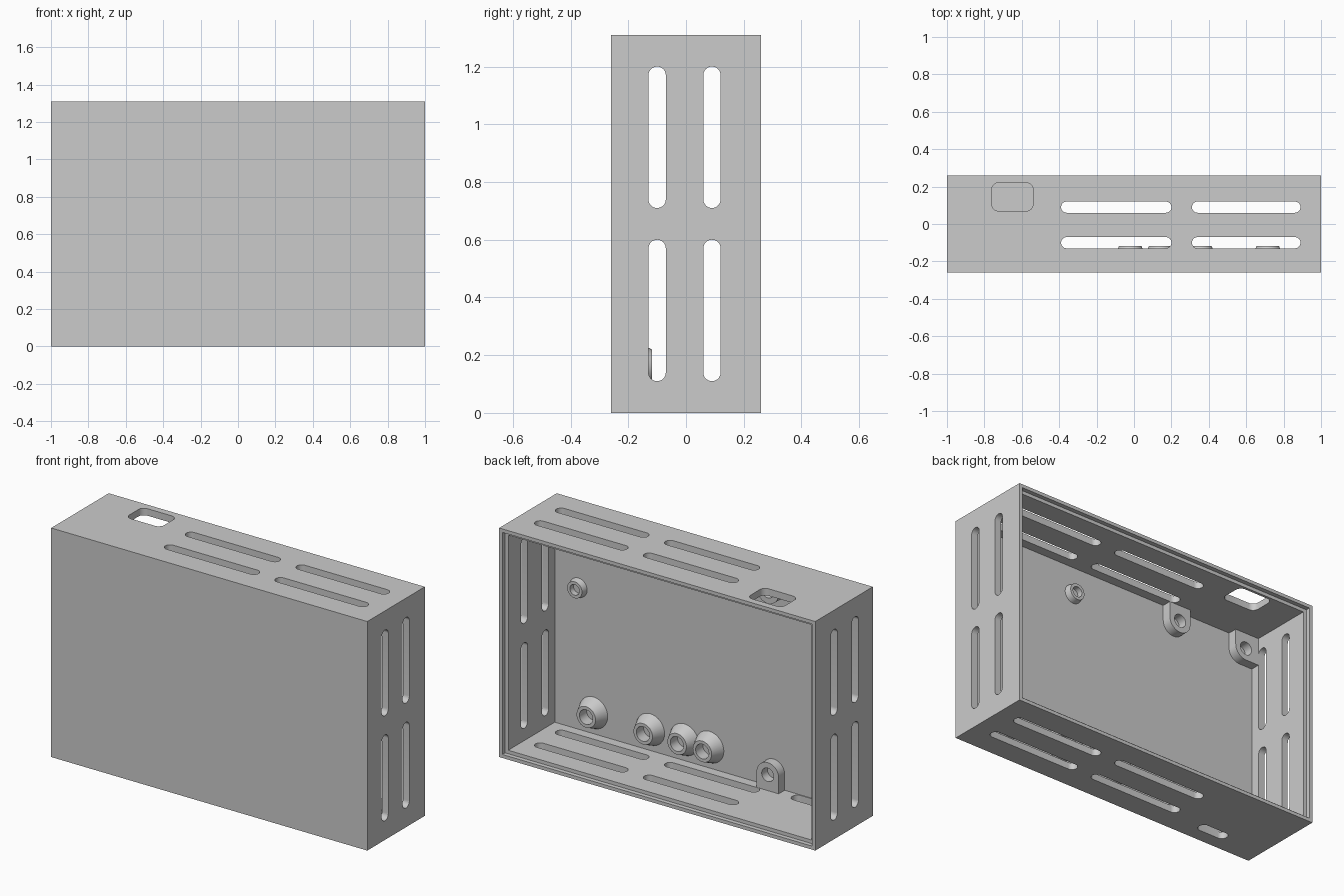
import bpy, bmesh
from math import sin, cos, pi, radians

if "Cube" in bpy.data.objects:
    bpy.data.objects.remove(bpy.data.objects["Cube"], do_unlink=True)

grey = bpy.data.materials.new("light_grey")
grey.use_nodes = True
COLOUR = (0.6, 0.6, 0.6, 1)
grey.diffuse_color = COLOUR
grey.node_tree.nodes["Principled BSDF"].inputs["Base Color"].default_value = COLOUR

HX, HY, HEIGHT, WALL = 1.0, 0.26, 1.31, 0.04
PANEL = -0.185      # inner face of the closed front
AXES = {"x": lambda a, b, c: (c, a, b),
        "y": lambda a, b, c: (a, c, b),
        "z": lambda a, b, c: (a, b, c)}


def new_object(name, bm):
    bmesh.ops.recalc_face_normals(bm, faces=bm.faces)
    mesh = bpy.data.meshes.new(name)
    bm.to_mesh(mesh)
    bm.free()
    mesh.materials.append(grey)
    obj = bpy.data.objects.new(name, mesh)
    bpy.context.collection.objects.link(obj)
    return obj


def prism(bm, outline, axis, low, high):
    """Extrude a 2D outline along an axis."""
    place = AXES[axis]
    face = bm.faces.new([bm.verts.new(place(a, b, low)) for a, b in outline])
    moved = bmesh.ops.extrude_face_region(bm, geom=[face])["geom"]
    step = place(0, 0, high - low)
    bmesh.ops.translate(bm, vec=step, verts=[v for v in moved if isinstance(v, bmesh.types.BMVert)])


def arc(ca, cb, r, start, end, steps):
    return [(ca + r * cos(start + (end - start) * i / steps),
             cb + r * sin(start + (end - start) * i / steps)) for i in range(steps + 1)]


def rounded(a0, a1, b0, b1, r):
    """Rounded rectangle outline; a full radius gives a pill."""
    r = min(r, (a1 - a0) / 2 - 1e-4, (b1 - b0) / 2 - 1e-4)
    corners = [(a1 - r, b1 - r), (a0 + r, b1 - r), (a0 + r, b0 + r), (a1 - r, b0 + r)]
    return [p for i, (a, b) in enumerate(corners)
            for p in arc(a, b, r, i * pi / 2, (i + 1) * pi / 2, 8)]


def box(a0, a1, b0, b1):
    return [(a0, b0), (a1, b0), (a1, b1), (a0, b1)]


def cut(obj, bm):
    cutter = new_object("cutter", bm)
    cutter.hide_render = True
    mod = obj.modifiers.new("cut", "BOOLEAN")
    mod.operation, mod.solver, mod.object = "DIFFERENCE", "EXACT", cutter
    bpy.context.view_layer.objects.active = obj
    bpy.ops.object.modifier_apply(modifier=mod.name)
    bpy.data.objects.remove(cutter, do_unlink=True)


def smooth(obj):
    bpy.ops.object.select_all(action="DESELECT")
    obj.select_set(True)
    bpy.context.view_layer.objects.active = obj
    bpy.ops.object.shade_smooth_by_angle(angle=radians(30))


# Case: solid block, hollowed from the back, with a stepped rim
bm = bmesh.new()
prism(bm, box(-HX, HX, 0, HEIGHT), "y", -HY, HY)
case = new_object("case", bm)
for inset, floor in ((WALL, PANEL), (WALL / 2, HY - 0.025)):
    bm = bmesh.new()
    prism(bm, box(-HX + inset, HX - inset, inset, HEIGHT - inset), "y", floor, HY + 0.1)
    cut(case, bm)

# Vents: pairs of slots through both sides, and through top and bottom
SLOT_ROWS = ((-0.13, -0.07), (0.06, 0.12))
bm = bmesh.new()
for y0, y1 in SLOT_ROWS:
    for z0, z1 in ((0.11, 0.60), (0.71, 1.20)):
        prism(bm, rounded(y0, y1, z0, z1, 1), "x", -1.1, 1.1)
cut(case, bm)
bm = bmesh.new()
for y0, y1 in SLOT_ROWS:
    for x0, x1 in ((-0.39, 0.20), (0.31, 0.89)):
        prism(bm, rounded(x0, x1, y0, y1, 1), "z", -0.1, HEIGHT + 0.1)
# Plug opening in the top and cable opening in the bottom
prism(bm, rounded(-0.76, -0.54, 0.07, 0.22, 0.035), "z", HEIGHT - 0.1, HEIGHT + 0.1)
prism(bm, rounded(-0.755, -0.57, -0.18, -0.115, 0.03), "z", -0.1, 0.1)
cut(case, bm)
smooth(case)


# Screw posts: tapered tubes standing on the front panel
def post(name, x, z, base, top, bore, end):
    bm = bmesh.new()
    rings = []
    for r, y in ((base, PANEL), (top, end), (bore, end), (bore, PANEL + 0.002)):
        rings.append([bm.verts.new((a, y, b)) for a, b in arc(x, z, r, 0, 2 * pi, 32)[:-1]])
    for r0, r1 in zip(rings, rings[1:]):
        for i in range(32):
            j = (i + 1) % 32
            bm.faces.new((r0[i], r0[j], r1[j], r1[i]))
    bm.faces.new(rings[-1])
    bm.faces.new(rings[0])
    smooth(new_object(name, bm))


for n, x in enumerate((0.715, 0.355, 0.14, -0.02)):
    post(f"tall_post_{n + 1}", x, 0.16, 0.09, 0.06, 0.042, -0.118)
for n, (x, z) in enumerate(((0.81, 0.85), (0.26, 1.11))):
    post(f"short_post_{n + 1}", x, z, 0.055, 0.047, 0.03, -0.15)


# Mounting tabs: round-ended lugs joined to the top or bottom wall
def tab(name, x, at_top, at_corner):
    r, z = 0.07, 0.13
    end = -HX + WALL / 2 if at_corner else x - r
    outline = [(end, WALL / 2), (x + r, WALL / 2)]
    if at_corner:
        outline += arc(x, z, r, 0, pi / 2, 12) + [(end, z + r)]
    else:
        outline += arc(x, z, r, 0, pi, 24)
    hole = arc(x, z, 0.038, 0, 2 * pi, 32)[:-1]
    if at_top:
        outline, hole = ([(a, HEIGHT - b) for a, b in pts] for pts in (outline, hole))
    bm = bmesh.new()
    prism(bm, outline, "y", PANEL - 0.02, -0.131)
    lug = new_object(name, bm)
    bm = bmesh.new()
    prism(bm, hole, "y", PANEL + 0.002, 0)
    cut(lug, bm)
    smooth(lug)


for level in ("top", "bottom"):
    tab(f"{level}_tab", -0.425, level == "top", False)
    tab(f"{level}_corner_tab", -0.875, level == "top", True)
